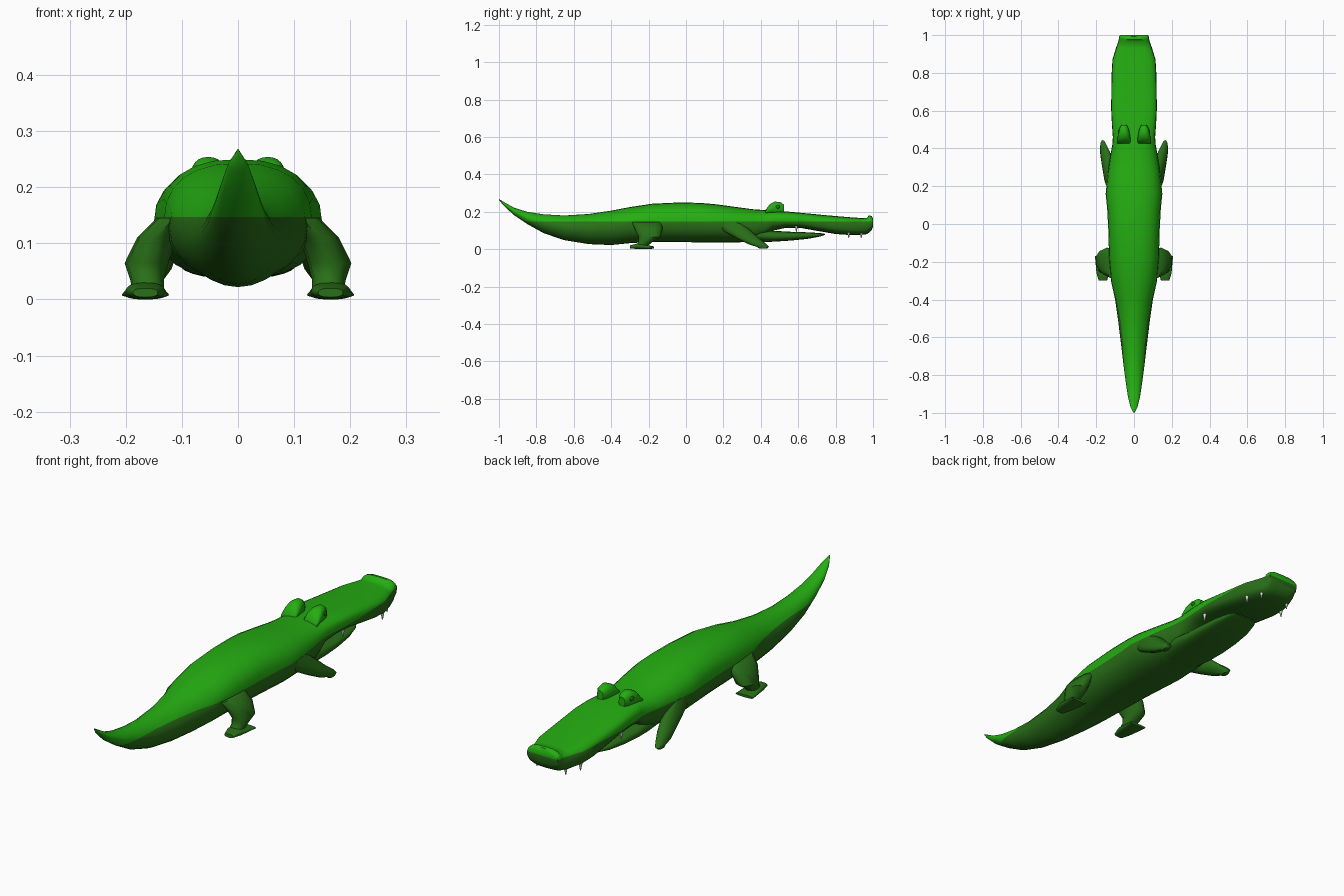
import bpy, bmesh, math
from mathutils import Matrix, Vector

if "Cube" in bpy.data.objects:
    bpy.data.objects.remove(bpy.data.objects["Cube"])


def material(name, rgb):
    m = bpy.data.materials.new(name)
    m.diffuse_color = (*rgb, 1)
    m.use_nodes = True
    m.node_tree.nodes["Principled BSDF"].inputs["Base Color"].default_value = m.diffuse_color
    return m


TOP = material("bright green back", (0.018, 0.42, 0.006))
LOW = material("dark green belly", (0.022, 0.16, 0.009))
WHITE = material("tooth white", (0.75, 0.75, 0.7))
SPLIT = 0.147  # height where the bright back meets the dark belly


def skin(bm, rings):
    """Join rings of points into a closed tube."""
    rows = [[bm.verts.new(p) for p in r] for r in rings]
    n = len(rows[0])
    for a, b in zip(rows, rows[1:]):
        for i in range(n):
            j = (i + 1) % n
            bm.faces.new((a[i], a[j], b[j], b[i]))
    bm.faces.new(rows[0])
    bm.faces.new(rows[-1][::-1])


def oval(w, h, e, n=24):
    """Superellipse outline; larger e is boxier."""
    pts = []
    for i in range(n):
        c, s = math.cos(2 * math.pi * i / n), math.sin(2 * math.pi * i / n)
        pts.append((math.copysign(w * abs(c) ** (2 / e), c),
                    math.copysign(h * abs(s) ** (2 / e), s)))
    return pts


def along(stations, x=0):
    """Rings facing y from (y, half width, bottom, top, roundness)."""
    return [[(x + u, y, (b + t) / 2 + v) for u, v in oval(w, (t - b) / 2, e)]
            for y, w, b, t, e in stations]


def upright(stations, sx):
    """Horizontal rings from (x, y, z, x radius, y radius)."""
    return [[(sx * x + u, y + v, z) for u, v in oval(rx, ry, 2.2, 12)]
            for x, y, z, rx, ry in stations]


def finish(bm, name, mats, angle=50):
    if len(mats) > 1:  # cut along the colour line
        bmesh.ops.bisect_plane(bm, geom=bm.verts[:] + bm.edges[:] + bm.faces[:],
                               plane_co=(0, 0, SPLIT), plane_no=(0, 0, 1))
    bmesh.ops.recalc_face_normals(bm, faces=bm.faces)
    if len(mats) > 1:
        for f in bm.faces:
            f.material_index = int(f.calc_center_median().z < SPLIT)
    me = bpy.data.meshes.new(name)
    bm.to_mesh(me)
    bm.free()
    for m in mats:
        me.materials.append(m)
    ob = bpy.data.objects.new(name, me)
    bpy.context.collection.objects.link(ob)
    bpy.ops.object.select_all(action='DESELECT')
    ob.select_set(True)
    bpy.context.view_layer.objects.active = ob
    bpy.ops.object.shade_smooth_by_angle(angle=math.radians(angle))


# Tail, body and upper jaw in one skin
bm = bmesh.new()
skin(bm, along([
    (-1.0, .002, .262, .268, 2), (-.97, .018, .228, .25, 2),
    (-.92, .031, .182, .222, 2), (-.85, .042, .135, .20, 2),
    (-.76, .054, .085, .186, 1.9), (-.65, .067, .048, .18, 1.8),
    (-.52, .083, .027, .188, 1.8), (-.40, .10, .022, .206, 1.9),
    (-.30, .122, .032, .225, 2.1), (-.18, .132, .039, .243, 2.3),
    (-.03, .136, .038, .25, 2.4), (.08, .142, .036, .247, 2.4),
    (.16, .15, .035, .24, 2.3), (.27, .139, .036, .225, 2.4),
    (.36, .126, .04, .213, 2.5), (.42, .115, .06, .209, 2.6),
    (.46, .112, .098, .206, 2.8), (.53, .117, .113, .202, 3),
    (.61, .121, .114, .195, 3.2), (.70, .12, .098, .186, 3.2),
    (.80, .118, .081, .177, 3.2), (.87, .114, .076, .171, 3.2),
    (.93, .096, .075, .167, 3.2), (.965, .084, .08, .166, 3.2),
    (.978, .08, .087, .18, 3.2), (.992, .078, .10, .178, 3.2),
    (1.0, .075, .12, .165, 3.2)]))
finish(bm, "body_and_snout", [TOP, LOW])

# Lower jaw
bm = bmesh.new()
skin(bm, along([
    (.30, .10, .037, .12, 2.4), (.40, .108, .037, .112, 2.5),
    (.47, .105, .04, .098, 2.8), (.56, .10, .046, .093, 3),
    (.65, .09, .055, .09, 3), (.72, .072, .068, .086, 3),
    (.742, .055, .076, .082, 3)]))
finish(bm, "lower_jaw", [LOW])

# Brow humps over the eyes
bm = bmesh.new()
for sx in (-1, 1):
    skin(bm, along([
        (.425, .036, .185, .21, 2), (.45, .035, .185, .242, 2.2),
        (.475, .031, .185, .254, 2.3), (.505, .025, .185, .252, 2.3),
        (.523, .015, .19, .238, 2.3)], .053 * sx))
finish(bm, "brows", [TOP])

# Eyes
bm = bmesh.new()
for sx in (-1, 1):
    m = Matrix.Translation((.079 * sx, .49, .226)) @ Matrix.Diagonal((.5, 1, .8, 1))
    bmesh.ops.create_uvsphere(bm, u_segments=12, v_segments=8, radius=.012, matrix=m)
finish(bm, "eyes", [LOW])

# Front legs swept forward to a blunt point
bm = bmesh.new()
for sx in (-1, 1):
    skin(bm, upright([
        (.118, .22, .145, .025, .07), (.132, .27, .10, .028, .075),
        (.145, .335, .055, .027, .06), (.16, .385, .025, .02, .048),
        (.165, .412, .012, .014, .032), (.165, .412, .003, .012, .02)], sx))
finish(bm, "front_legs", [LOW])

# Hind legs
bm = bmesh.new()
for sx in (-1, 1):
    skin(bm, upright([
        (.115, -.21, .145, .03, .08), (.145, -.20, .11, .035, .075),
        (.163, -.195, .065, .039, .058), (.162, -.22, .035, .03, .036),
        (.16, -.245, .012, .028, .035)], sx))
finish(bm, "hind_legs", [LOW])

# Hind feet
bm = bmesh.new()
for sx in (-1, 1):
    skin(bm, along([
        (-.30, .022, .004, .02, 2.5), (-.26, .034, .001, .03, 2.5),
        (-.21, .038, 0, .022, 2.5), (-.17, .042, .003, .014, 2.5)], .165 * sx))
finish(bm, "hind_feet", [LOW])

# Teeth hanging from the upper jaw
bm = bmesh.new()
for x, y, z in ((.095, .87, .075), (.07, .937, .075), (.098, .59, .108)):
    for sx in (-1, 1):
        bmesh.ops.create_cone(bm, cap_ends=True, segments=8, radius1=.002,
                              radius2=.008, depth=.03,
                              matrix=Matrix.Translation(Vector((sx * x, y, z))))
finish(bm, "teeth", [WHITE])
